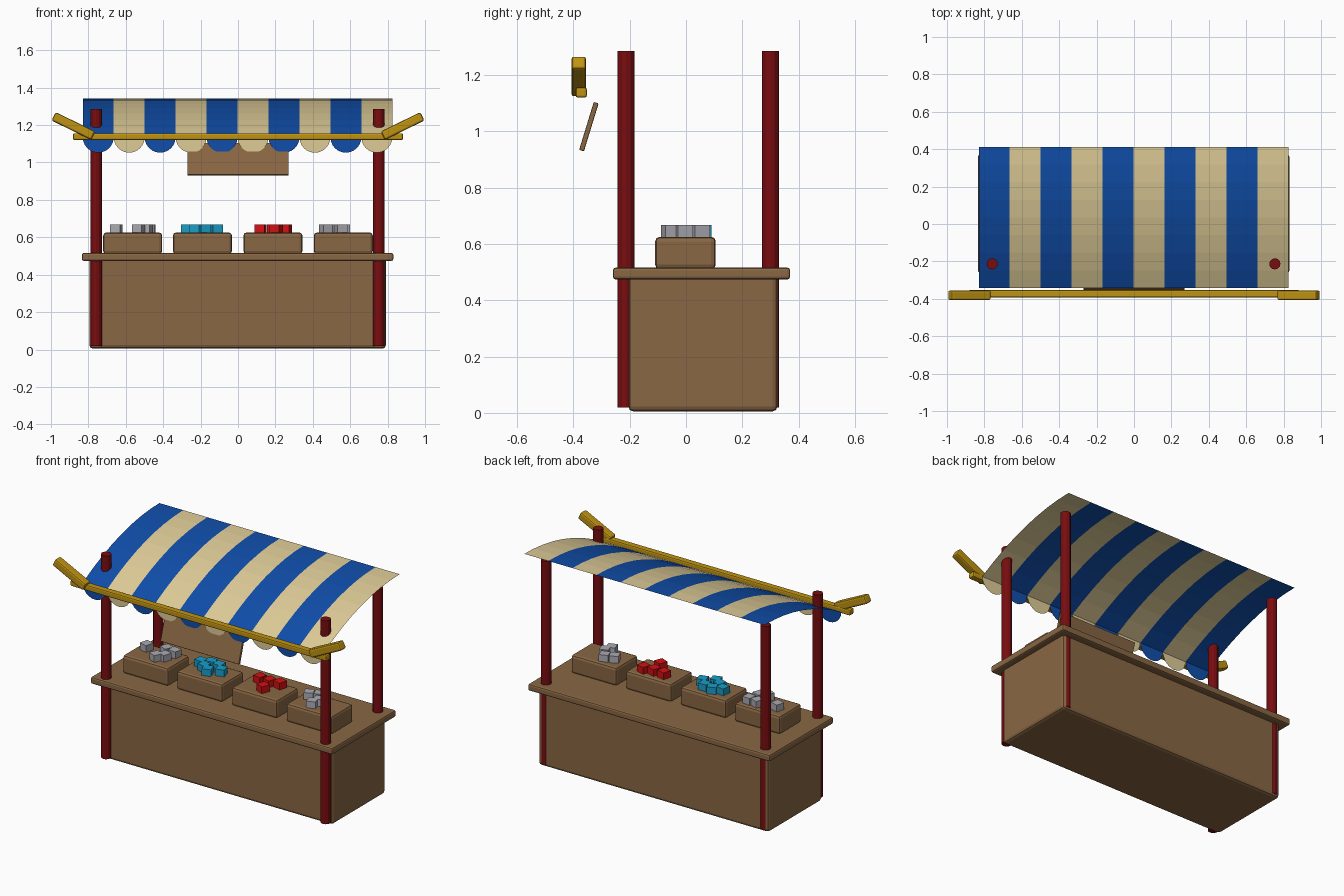
import bpy, bmesh, math, random
from mathutils import Matrix

random.seed(4)
cube = bpy.data.objects.get("Cube")
if cube:
    bpy.data.objects.remove(cube, do_unlink=True)


def material(name, r, g, b):
    m = bpy.data.materials.new(name)
    m.use_nodes = True
    m.diffuse_color = (r, g, b, 1)
    m.node_tree.nodes["Principled BSDF"].inputs["Base Color"].default_value = (r, g, b, 1)
    return m


wood = material("brown wood", .25, .135, .057)
post_red = material("dark red paint", .19, .004, .005)
gold = material("golden wood", .52, .29, .006)
cream = material("cream cloth", .73, .60, .31)
blue = material("blue cloth", .005, .075, .40)
grey = material("grey goods", .40, .40, .45)
cyan = material("cyan goods", .01, .34, .58)
red = material("red goods", .66, .005, .006)


def make_object(name, bm, *mats):
    mesh = bpy.data.meshes.new(name)
    bm.to_mesh(mesh)
    bm.free()
    for m in mats:
        mesh.materials.append(m)
    obj = bpy.data.objects.new(name, mesh)
    bpy.context.collection.objects.link(obj)
    return obj


def box(name, size, centre, mat, bevel=0, axis='Y', angle=0):
    bm = bmesh.new()
    bmesh.ops.create_cube(bm, size=1)
    bmesh.ops.scale(bm, vec=size, verts=bm.verts)
    if bevel:
        bmesh.ops.bevel(bm, geom=bm.edges[:], offset=bevel, segments=2,
                        profile=.5, affect='EDGES')
    bm.transform(Matrix.Translation(centre) @ Matrix.Rotation(angle, 4, axis))
    return make_object(name, bm, mat)


# Counter
box("counter_body", (1.585, .53, .49), (-.002, .06, .25), wood, .018)
box("counter_top", (1.665, .63, .042), (-.002, .055, .495), wood, .01)

# Posts
for side, x in (("right", -.758), ("left", .753)):
    for end, y in (("front", -.213), ("back", .30)):
        bm = bmesh.new()
        bmesh.ops.create_cone(bm, cap_ends=True, segments=12, radius1=.03,
                              radius2=.03, depth=1.265)
        bm.transform(Matrix.Translation((x, y, .6525)))
        make_object(f"{end}_{side}_post", bm, post_red)

# Striped awning with scalloped front edge
STRIPES, ROWS, ARC = 10, 8, 12
LEFT, WIDTH = -.83, .1655
FRONT, BACK, LOW, HIGH = -.342, .412, 1.135, 1.343
bm = bmesh.new()


def sheet_point(x, t):
    z = HIGH - (HIGH - LOW) * (1 - t) ** 2
    return bm.verts.new((x, FRONT + (BACK - FRONT) * t, z))


for i in range(STRIPES):
    x0, x1 = LEFT + i * WIDTH, LEFT + (i + 1) * WIDTH
    rows = [(sheet_point(x0, j / ROWS), sheet_point(x1, j / ROWS)) for j in range(ROWS + 1)]
    for a, b in zip(rows, rows[1:]):
        bm.faces.new((a[0], a[1], b[1], b[0])).material_index = i % 2
    r = WIDTH / 2
    arc = [bm.verts.new((x0 + r - r * math.cos(math.pi * k / ARC), FRONT,
                         LOW - r * math.sin(math.pi * k / ARC))) for k in range(ARC + 1)]
    bm.faces.new(arc).material_index = i % 2
make_object("awning", bm, blue, cream)

# Front rail with raised arms
box("awning_rail", (1.765, .04, .036), (0, -.372, 1.138), gold, .008)
for side, s in (("right", -1), ("left", 1)):
    box(f"{side}_rail_arm", (.235, .052, .05), (.88 * s, -.381, 1.195), gold, .01,
        'Y', -s * math.radians(26))

# Hanging sign, tilted back
box("hanging_sign", (.54, .018, .178), (0, -.345, 1.017), wood, .004,
    'X', -math.radians(17))

# Crates
for i, x in enumerate((-.563, -.19, .187, .563)):
    box(f"crate_{i + 1}", (.315, .215, .115), (x, -.002, .568), wood, .016)

# Goods on the crates
goods = (
    ("left_grey", grey, ((-.65, .03), (-.53, .055), (-.47, .05), (-.49, -.02), (-.53, -.05))),
    ("cyan", cyan, ((-.275, .03), (-.22, .055), (-.18, -.04), (-.115, .0), (-.225, -.01), (-.16, .045))),
    ("red", red, ((.12, .045), (.19, .04), (.205, -.045), (.255, .05))),
    ("right_grey", grey, ((.47, .03), (.525, .05), (.55, -.055), (.565, -.01))),
)
for label, mat, spots in goods:
    for n, (x, y) in enumerate(spots):
        box(f"{label}_item_{n + 1}", (.055, .055, .045), (x, y, .645), mat, 0,
            'Z', random.uniform(-.5, .5))
